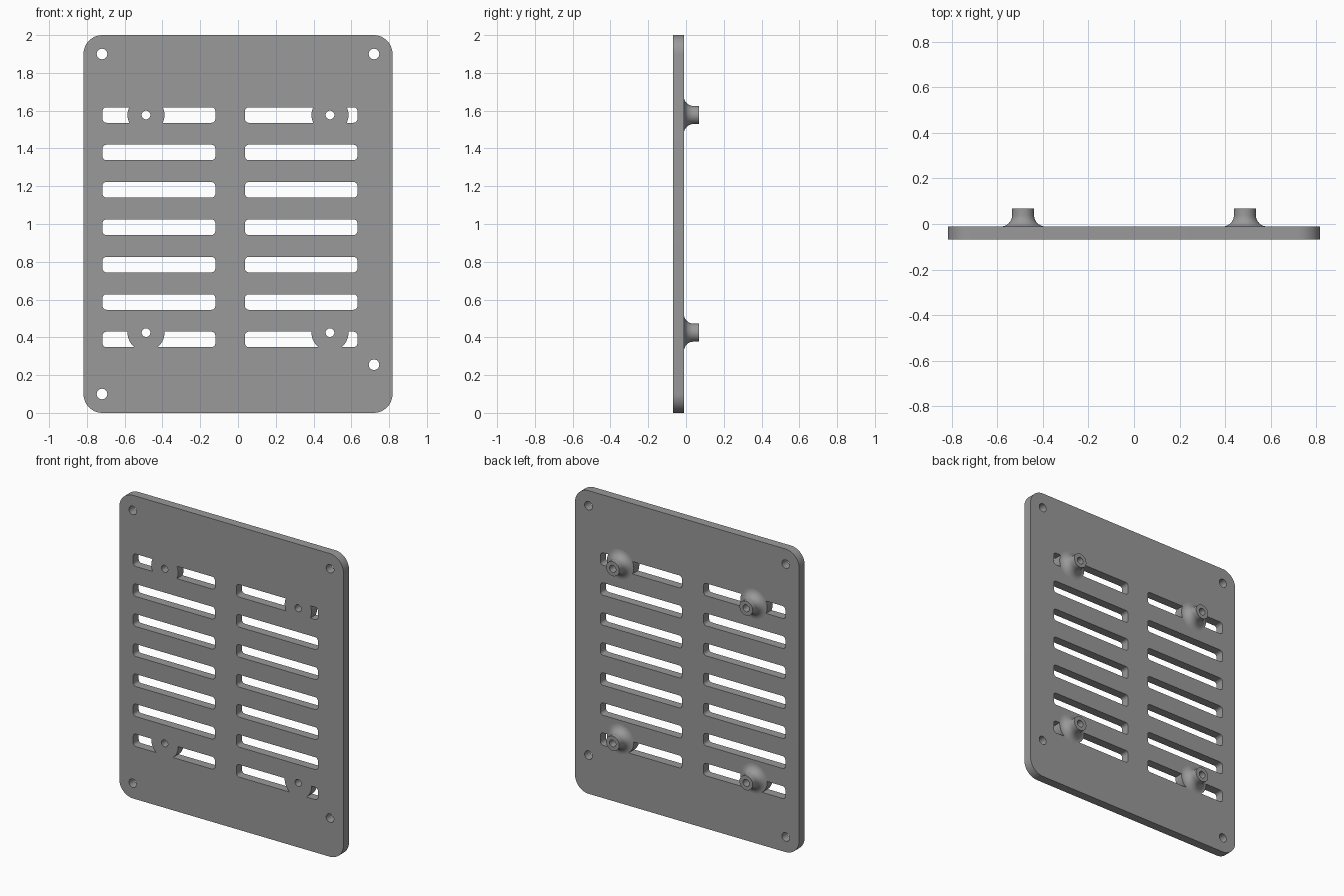
import bpy, bmesh, math
from mathutils import Vector

if "Cube" in bpy.data.objects:
    bpy.data.objects.remove(bpy.data.objects["Cube"])

FRONT, BACK, TIP = -0.069, -0.011, 0.069   # plate faces and standoff ends (y)
HALF_W, HEIGHT = 0.818, 2.0
DISC_R, POST_R, BORE_R, SCREW_R = 0.098, 0.048, 0.023, 0.028
BOSSES = [(sx * 0.487, z) for sx in (-1, 1) for z in (0.425, 1.577)]
SCREWS = [(-0.72, 1.9), (0.72, 1.9), (-0.72, 0.1), (0.72, 0.255)]

grey = bpy.data.materials.new("grey")
grey.diffuse_color = (0.32, 0.32, 0.32, 1)
grey.use_nodes = True
grey.node_tree.nodes["Principled BSDF"].inputs["Base Color"].default_value = grey.diffuse_color


def make_object(name, bm):
    bmesh.ops.recalc_face_normals(bm, faces=bm.faces[:])
    mesh = bpy.data.meshes.new(name)
    bm.to_mesh(mesh)
    bm.free()
    mesh.materials.append(grey)
    ob = bpy.data.objects.new(name, mesh)
    bpy.context.collection.objects.link(ob)
    return ob


def prism(bm, outline, y0, y1):
    """Extrude a closed x-z outline from y0 to y1."""
    face = bm.faces.new([bm.verts.new((x, y0, z)) for x, z in outline])
    ext = bmesh.ops.extrude_face_region(bm, geom=[face])
    verts = [g for g in ext["geom"] if isinstance(g, bmesh.types.BMVert)]
    bmesh.ops.translate(bm, verts=verts, vec=(0, y1 - y0, 0))


def rounded_rect(x0, x1, z0, z1, r, steps):
    pts = []
    corners = [(x1 - r, z1 - r), (x0 + r, z1 - r), (x0 + r, z0 + r), (x1 - r, z0 + r)]
    for q, (cx, cz) in enumerate(corners):
        for i in range(steps + 1):
            a = math.pi / 2 * (q + i / steps)
            pts.append((cx + r * math.cos(a), cz + r * math.sin(a)))
    return pts


def circle(cx, cz, r, n):
    return [(cx + r * math.cos(math.tau * i / n), cz + r * math.sin(math.tau * i / n))
            for i in range(n)]


def cut(target, cutter):
    mod = target.modifiers.new("cut", "BOOLEAN")
    mod.operation, mod.solver, mod.object = "DIFFERENCE", "EXACT", cutter
    dg = bpy.context.evaluated_depsgraph_get()
    mesh = bpy.data.meshes.new_from_object(target.evaluated_get(dg))
    target.modifiers.clear()
    target.data = mesh
    bpy.data.objects.remove(cutter)


def smooth(ob):
    bpy.ops.object.select_all(action="DESELECT")
    ob.select_set(True)
    bpy.context.view_layer.objects.active = ob
    bpy.ops.object.shade_smooth_by_angle(angle=math.radians(35))


# Plate with rounded corners
bm = bmesh.new()
prism(bm, rounded_rect(-HALF_W, HALF_W, 0, HEIGHT, 0.1, 12), FRONT, BACK)
plate = make_object("vent_plate", bm)

# Two columns of vent slots, interrupted where the standoff pads sit
bm = bmesh.new()
for x0, x1 in ((-0.717, -0.12), (0.037, 0.632)):
    for row in range(7):
        z = 0.389 + row * 0.198
        prism(bm, rounded_rect(x0, x1, z - 0.041, z + 0.041, 0.02, 5), FRONT - 0.05, BACK + 0.05)
slots = make_object("slot_cutter", bm)
bm = bmesh.new()
for x, z in BOSSES:
    prism(bm, circle(x, z, DISC_R, 48), FRONT - 0.1, BACK + 0.1)
cut(slots, make_object("pad_cutter", bm))
cut(plate, slots)

# Corner screw holes and standoff bores
bm = bmesh.new()
for x, z in SCREWS:
    prism(bm, circle(x, z, SCREW_R, 32), FRONT - 0.05, BACK + 0.05)
for x, z in BOSSES:
    prism(bm, circle(x, z, BORE_R, 32), FRONT - 0.05, BACK + 0.05)
cut(plate, make_object("hole_cutter", bm))
smooth(plate)

# Hollow standoffs with a flared foot, turned around the y axis
fillet = DISC_R - POST_R
profile = [(BORE_R, BACK)]
for i in range(9):
    a = math.pi / 2 * i / 8
    profile.append((DISC_R - fillet * math.sin(a), BACK + fillet * (1 - math.cos(a))))
profile += [(POST_R, TIP), (BORE_R, TIP)]
for n, (x, z) in enumerate(BOSSES):
    bm = bmesh.new()
    rings = [[bm.verts.new((px, y, pz)) for px, pz in circle(x, z, r, 32)] for r, y in profile]
    for k, ring in enumerate(rings):
        nxt = rings[(k + 1) % len(rings)]
        for i in range(32):
            j = (i + 1) % 32
            bm.faces.new((ring[i], ring[j], nxt[j], nxt[i]))
    smooth(make_object(f"standoff_{n + 1}", bm))
